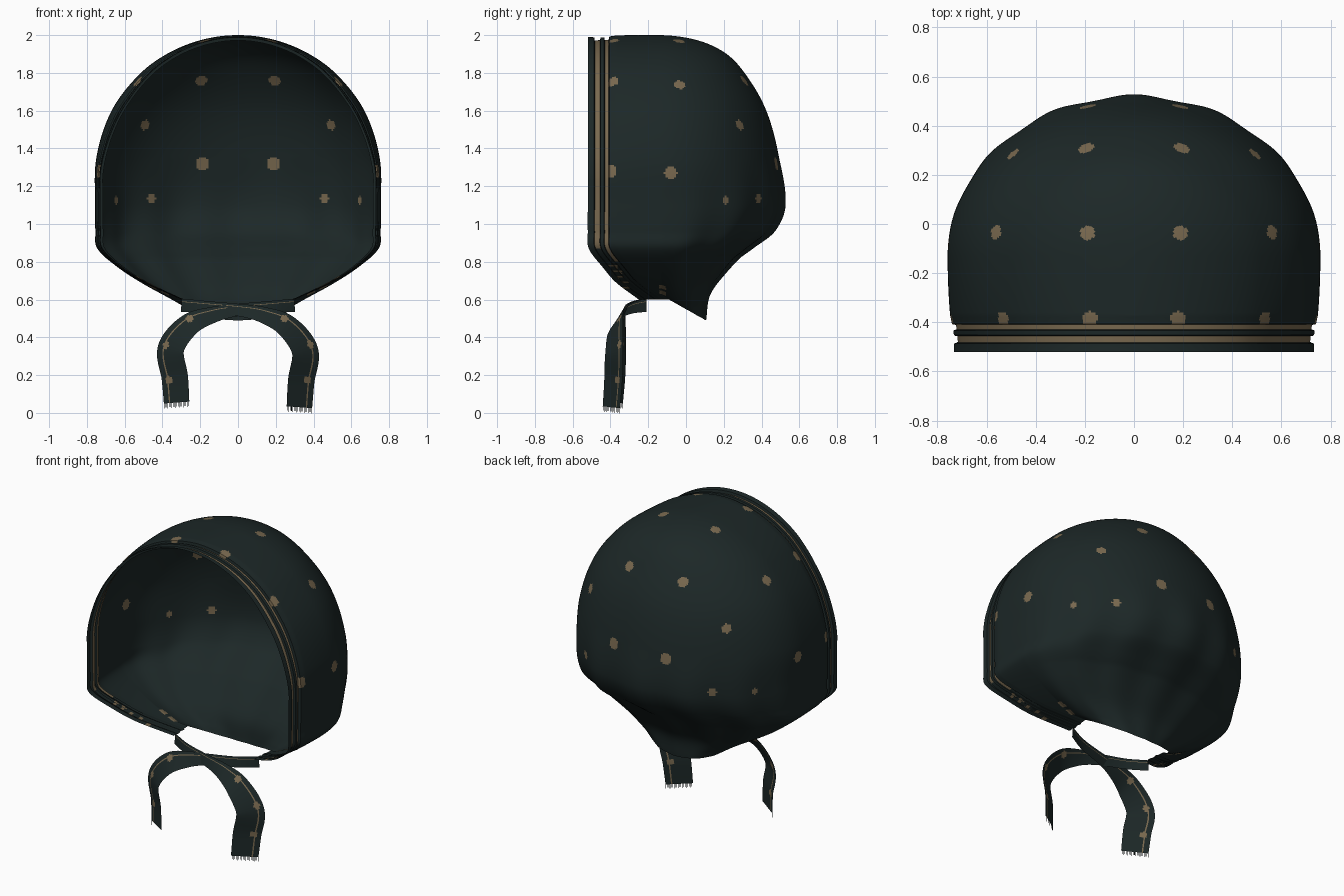
import bpy
from math import sin, cos, asin, pi
from mathutils import Vector

cube = bpy.data.objects.get("Cube")
if cube:
    bpy.data.objects.remove(cube)


def material(name, rgb):
    m = bpy.data.materials.new(name)
    m.use_nodes = True
    m.diffuse_color = (*rgb, 1)
    bsdf = m.node_tree.nodes["Principled BSDF"]
    bsdf.inputs["Base Color"].default_value = (*rgb, 1)
    bsdf.inputs["Roughness"].default_value = 0.9
    return m


CLOTH = material("dark green cloth", (0.0118, 0.0205, 0.0203))
TAN = material("tan print", (0.19, 0.14, 0.078))


def grid(name, rows, stripes, dots):
    """Skin a grid of points; stripe columns (with a lowest height) and round dots get the tan print."""
    n = len(rows[0])
    faces = [(r * n + c, r * n + c + 1, r * n + n + c + 1, r * n + n + c)
             for r in range(len(rows) - 1) for c in range(n - 1)]
    mesh = bpy.data.meshes.new(name)
    mesh.from_pydata([p for row in rows for p in row], [], faces)
    for m in (CLOTH, TAN):
        mesh.materials.append(m)
    polys = [(p, p.center.copy()) for p in mesh.polygons]
    for p, centre in polys:
        p.use_smooth = True
        if centre.z > stripes.get(p.index % (n - 1), 9):
            p.material_index = 1
    for *d, radius in dots:
        target = Vector(d)
        spot = min((c for _, c in polys), key=lambda c: (c - target).length)
        for p, centre in polys:
            if (centre - spot).length < radius:
                p.material_index = 1
    mesh.set_sharp_from_angle(angle=0.6)
    obj = bpy.data.objects.new(name, mesh)
    bpy.context.collection.objects.link(obj)
    return obj


def smooth_table(keys, values, q):
    """Smooth curve through the listed values."""
    i = max(k for k in range(len(keys) - 1) if keys[k] <= q + 1e-9)

    def slope(k):
        a, b = max(k - 1, 0), min(k + 1, len(keys) - 1)
        return (values[b] - values[a]) / (keys[b] - keys[a])
    h = keys[i + 1] - keys[i]
    t = (q - keys[i]) / h
    return (values[i] * (1 + 2 * t) * (1 - t) ** 2 + values[i + 1] * t * t * (3 - 2 * t)
            + h * t * (1 - t) * (slope(i) * (1 - t) - slope(i + 1) * t))


# Hood: height, half width, front edge y, back y
MID, R = 1.24, 0.76
STATIONS = [(0.60, 0.30, -0.25, 0.105), (0.69, 0.50, -0.37, 0.125), (0.77, 0.635, -0.44, 0.21),
            (0.87, 0.745, -0.515, 0.345), (0.96, 0.755, -0.52, 0.46), (1.1, 0.757, -0.52, 0.52),
            (1.35, 0.75, -0.52, 0.493), (1.6, 0.669, -0.52, 0.425), (1.8, 0.514, -0.52, 0.31),
            (1.9, 0.377, -0.52, 0.215), (1.97, 0.21, -0.52, 0.07), (2.0, 0.0, -0.52, -0.15)]


def level(z):
    return asin(min(1, (z - MID) / R)) if z > MID else (z - MID) / R


KEYS = [level(s[0]) for s in STATIONS]
# Distances behind the front edge, with the inset depth there: two printed channels
BORDER = [(0, 0), (0.018, 0.004), (0.034, 0.006), (0.037, 0.028), (0.065, 0.028), (0.068, 0.01),
          (0.077, 0.01), (0.087, 0.01), (0.09, 0.028), (0.111, 0.028), (0.114, 0.006), (0.127, 0.004),
          (0.14, 0.002)]
ROWS, SIDE, ARC = 190, 26, 90


def hood_row(q):
    w, f, b = (smooth_table(KEYS, [s[k] for s in STATIONS], q) for k in (1, 2, 3))
    z = MID + R * (sin(q) if q > 0 else q)
    yc = max(f + 0.16, min(-0.13, b - 0.1))
    pinch = 0.035 + 0.05 * min(1, max(0, q) / 0.6)
    gather = max(0, min(1, (1.35 - z) / 0.5)) * min(1, (z - 0.5) / 0.3)
    profile = [(f + d, inset) for d, inset in BORDER]
    start = profile[-1][0]
    profile += [(start + (yc - start) * k / SIDE, 0) for k in range(1, SIDE)]
    row = []
    for y, inset in profile:
        reach = ((yc - y) / (yc - f)) ** 2
        x = w * (1 - pinch * reach) * (1 - inset)
        row.append((x, y, z - (inset + 0.012 * reach) * max(0, z - MID)))
    for k in range(ARC + 1):
        a = pi / 2 * k / ARC
        fold = 1 + 0.022 * gather * sin(a) * cos(14 * (pi / 2 - a))
        drop = 0.11 * sin(a) * max(0, min(1, (0.82 - z) / 0.22))
        x = 0 if k == ARC else w * cos(a) * fold
        row.append((x, yc + (b - yc) * sin(a) * fold, z - drop))
    return row


DOTS = [(0.19, 0.31, 1.76, 0.032), (0.50, 0.285, 1.53, 0.029), (0.185, 0.48, 1.315, 0.034),
        (0.46, 0.385, 1.14, 0.026), (0.63, 0.205, 1.13, 0.022), (0.19, -0.035, 1.965, 0.03),
        (0.56, -0.03, 1.74, 0.03), (0.52, -0.383, 1.74, 0.031), (0.18, -0.383, 1.965, 0.031),
        (0.75, -0.08, 1.27, 0.034), (0.73, -0.395, 1.28, 0.033)]
# Stretched marks under the cheek
DOTS += [(0.38 + 0.025 * k, -0.12, 0.635 + 0.017 * k, 0.018) for k in range(4)]
DOTS += [(0.62 - 0.045 * k, -0.38 + 0.018 * k, 0.77 - 0.028 * k, 0.019) for k in range(5)]
hood = grid("hood", [hood_row(KEYS[0] + (KEYS[-1] - KEYS[0]) * r / ROWS) for r in range(ROWS + 1)],
            {3: 0.87, 8: 0.8}, DOTS)
mirror = hood.modifiers.new("mirror", 'MIRROR')
mirror.use_clip = True
mirror.merge_threshold = 0.0005

# Ties: path points with ribbon width, crossing under the chin
PATH = [(0.30, -0.21, 0.57, 0.07), (0.17, -0.27, 0.56, 0.065), (0.0, -0.31, 0.545, 0.065),
        (-0.13, -0.335, 0.52, 0.085), (-0.26, -0.36, 0.465, 0.12), (-0.355, -0.365, 0.34, 0.14),
        (-0.335, -0.37, 0.19, 0.14), (-0.325, -0.38, 0.055, 0.135)]
STEPS, ACROSS = 90, 20


def tie(name, side, forward, lower):
    def point(u):
        x, y, z, w = (smooth_table(range(len(PATH)), [p[k] for p in PATH], u) for k in range(4))
        return Vector((x, y, z - lower * max(0, u - 3) / 4)), w
    rows, last = [], len(PATH) - 1
    for r in range(STEPS + 1):
        u = last * r / STEPS
        centre, w = point(u)
        along = point(min(last, u + 0.05))[0] - point(max(0, u - 0.05))[0]
        across = along.cross(Vector((0, 1, 0))).normalized()
        across.y = -0.68 * min(1, u / 3.5)
        rows.append([centre + across * w * (c / ACROSS - 0.5) for c in range(ACROSS + 1)])

    def place(p):
        return (side * p[0], p[1] - forward, p[2])
    rows = [[place(p) for p in row] for row in rows]
    dots = [(*place(p), 0.021) for p in ((-0.25, -0.34, 0.50), (-0.38, -0.34, 0.36), (-0.37, -0.35, 0.175))]
    grid(name, rows, {4: 0}, dots)

    # Fringe strands hanging from the cut end
    end = [Vector(p) for p in rows[-1]]
    verts, faces = [], []
    for c in range(ACROSS):
        a, b = end[c], end[c].lerp(end[c + 1], 0.4)
        hang = Vector((0, 0, -0.022 - 0.006 * (c % 3 == 0)))
        faces.append([len(verts) + k for k in range(4)])
        verts += [a, b, b + hang, a + hang]
    mesh = bpy.data.meshes.new(name + "_fringe")
    mesh.from_pydata(verts, [], faces)
    mesh.materials.append(CLOTH)
    bpy.context.collection.objects.link(bpy.data.objects.new(name + "_fringe", mesh))


tie("right_tie", 1, 0.0, 0.0)
tie("left_tie", -1, 0.015, 0.025)
